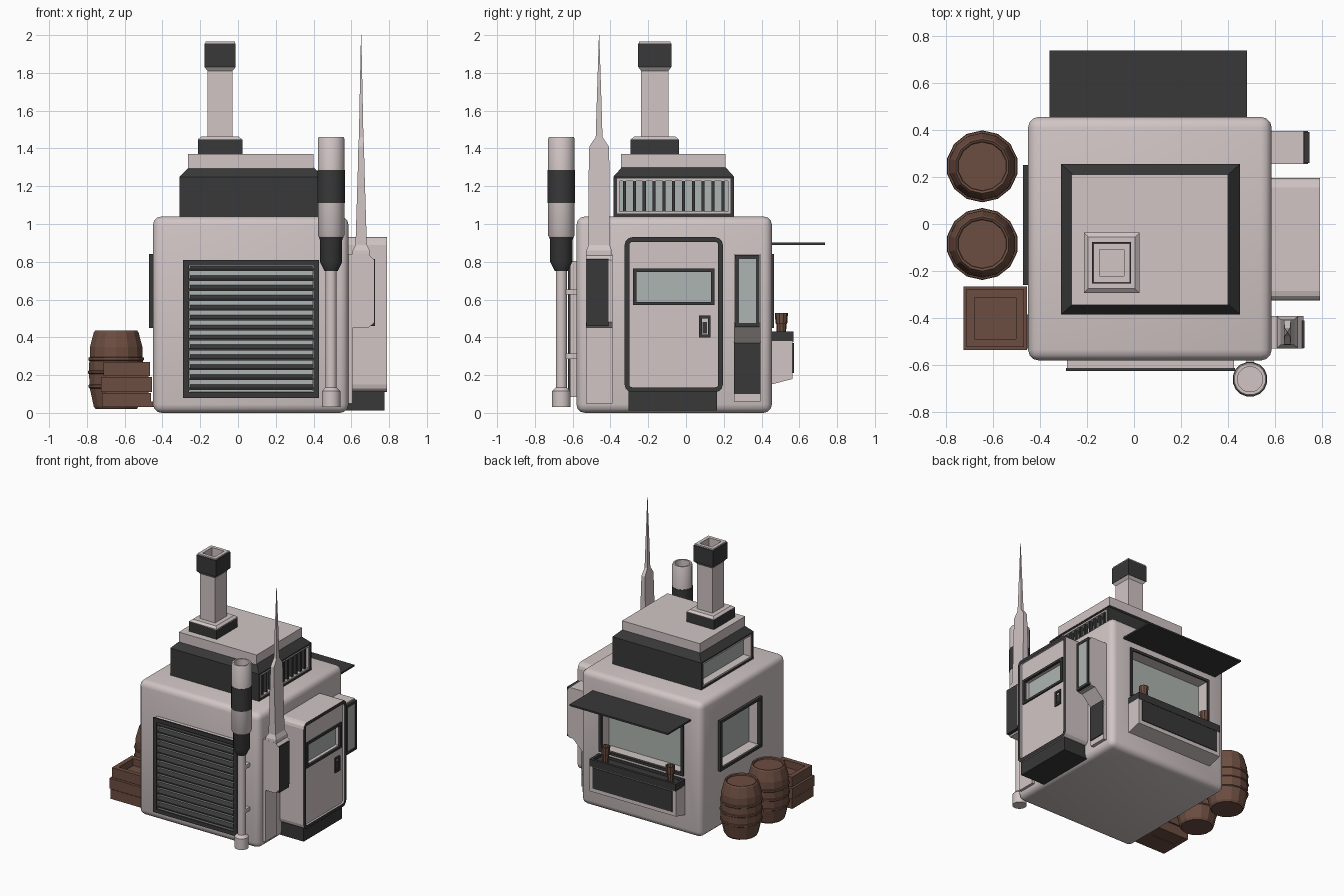
import bpy, bmesh, math
from mathutils import Vector

if "Cube" in bpy.data.objects:
    bpy.data.objects.remove(bpy.data.objects["Cube"])


def material(name, c):
    m = bpy.data.materials.new(name)
    m.diffuse_color = (*c, 1)
    m.use_nodes = True
    m.node_tree.nodes["Principled BSDF"].inputs["Base Color"].default_value = m.diffuse_color
    return m


LIGHT = material("pale_panel", (0.64, 0.56, 0.56))
DARK = material("dark_metal", (0.04, 0.04, 0.04))
GLASS = material("glass", (0.42, 0.46, 0.44))
WOOD = material("wood", (0.15, 0.075, 0.052))


def finish(name, bm, *mats, smooth=False):
    bmesh.ops.recalc_face_normals(bm, faces=bm.faces)
    me = bpy.data.meshes.new(name)
    bm.to_mesh(me)
    bm.free()
    for m in mats:
        me.materials.append(m)
    ob = bpy.data.objects.new(name, me)
    bpy.context.collection.objects.link(ob)
    if smooth:
        bpy.ops.object.select_all(action='DESELECT')
        ob.select_set(True)
        bpy.context.view_layer.objects.active = ob
        bpy.ops.object.shade_smooth_by_angle(angle=math.radians(35))
    return ob


def box_bm(x0, x1, y0, y1, z0, z1):
    bm = bmesh.new()
    bmesh.ops.create_cube(bm, size=1)
    for v in bm.verts:
        v.co = (x0 + (v.co.x + .5) * (x1 - x0), y0 + (v.co.y + .5) * (y1 - y0),
                z0 + (v.co.z + .5) * (z1 - z0))
    return bm


def box(name, mat, *b):
    return finish(name, box_bm(*b), mat)


def loops(name, mat, rings, caps=True, closed=False, smooth=False):
    """Skin a list of equal-length point rings."""
    bm = bmesh.new()
    vs = [[bm.verts.new(p) for p in r] for r in rings]
    n = len(vs[0])
    pairs = list(zip(vs, vs[1:])) + ([(vs[-1], vs[0])] if closed else [])
    for a, b in pairs:
        for i in range(n):
            j = (i + 1) % n
            bm.faces.new((a[i], a[j], b[j], b[i]))
    if caps and not closed:
        bm.faces.new(vs[0])
        bm.faces.new(vs[-1])
    return finish(name, bm, mat, smooth=smooth)


def rect(cx, cy, hx, hy, z):
    return [(cx + s * hx, cy + t * hy, z) for s, t in ((-1, -1), (1, -1), (1, 1), (-1, 1))]


def frame(name, mat, axis, a0, a1, b0, b1, d0, d1, t):
    """Rectangular ring facing the given axis."""
    def p(a, b, d):
        return {'x': (d, a, b), 'y': (a, d, b), 'z': (a, b, d)}[axis]

    def r(k, d):
        return [p(a0 + k, b0 + k, d), p(a1 - k, b0 + k, d), p(a1 - k, b1 - k, d), p(a0 + k, b1 - k, d)]
    return loops(name, mat, [r(0, d0), r(0, d1), r(t, d1), r(t, d0)], closed=True)


def lathe(name, mat, x, y, prof, n=16, caps=True, smooth=False):
    rings = [[(x + r * math.cos(2 * math.pi * (i + .5) / n), y + r * math.sin(2 * math.pi * (i + .5) / n), z)
              for i in range(n)] for r, z in prof]
    return loops(name, mat, rings, caps=caps, smooth=smooth)


def cut(ob, *b):
    c = finish("cutter", box_bm(*b), LIGHT)
    m = ob.modifiers.new("cut", 'BOOLEAN')
    m.operation, m.object, m.solver = 'DIFFERENCE', c, 'EXACT'
    bpy.context.view_layer.objects.active = ob
    bpy.ops.object.modifier_apply(modifier=m.name)
    bpy.data.objects.remove(c)


def prism_y(name, mat, prof, y0, y1):
    return loops(name, mat, [[(x, y, z) for x, z in prof] for y in (y0, y1)])


# main body with rounded edges, cut for the left and back windows
bm = box_bm(-.45, .585, -.58, .455, 0, 1.04)
bmesh.ops.bevel(bm, geom=bm.edges[:], offset=.045, segments=3, profile=.5, affect='EDGES')
body = finish("body", bm, LIGHT, smooth=True)
cut(body, -.6, -.36, -.24, .23, .47, .82)
cut(body, -.28, .40, .36, .6, .47, .82)
frame("left_window_frame", DARK, 'x', -.26, .25, .45, .84, -.472, -.44, .02)
box("left_window_glass", GLASS, -.37, -.355, -.25, .24, .46, .83)
frame("back_window_frame", DARK, 'y', -.30, .42, .45, .84, .44, .467, .02)
box("back_window_glass", GLASS, -.29, .41, .355, .37, .46, .83)

# front shutter
frame("shutter_surround", LIGHT, 'y', -.285, .425, .085, .805, -.57, -.615, .03)
frame("shutter_frame", DARK, 'y', -.29, .43, .08, .81, -.612, -.625, .03)
box("shutter_backing", GLASS, -.27, .41, -.59, -.57, .1, .79)
for i in range(13):
    z = .125 + i * .0525
    prism = [(-.618, z - .004), (-.618, z + .006), (-.592, z + .026), (-.592, z + .016)]
    loops("shutter_slat", DARK, [[(x, y, q) for y, q in prism] for x in (-.262, .402)])

# back awning, counter and cups
box("awning", DARK, -.36, .48, .44, .737, .89, .903)
prof = [(.43, .145), (.565, .18), (.565, .38), (.43, .38)]
loops("counter", LIGHT, [[(x, y, z) for y, z in prof] for x in (-.31, .43)])
frame("counter_rim", DARK, 'z', -.31, .43, .44, .568, .375, .43, .02)
box("counter_top", DARK, -.3, .42, .45, .56, .375, .41)
box("counter_front", DARK, -.28, .40, .55, .571, .21, .37)
for x in (-.22, .335):
    lathe("cup", WOOD, x, .505, [(.024, .41), (.027, .47), (.031, .475), (.035, .53), (.028, .53), (.024, .48)], 10)

# roof unit with recessed ends
roof = loops("roof_unit", DARK, [rect(.07, -.065, .38, .32, 1.03), rect(.07, -.065, .38, .32, 1.25),
                                 rect(.07, -.065, .33, .275, 1.30)])
for s in (-1, 1):
    xs = sorted((.07 + s * .31, .07 + s * .5))
    cut(roof, *xs, -.365, .235, 1.055, 1.24)
    frame("roof_vent_liner", LIGHT, 'x', -.365, .235, 1.055, 1.24, .07 + s * .31, .07 + s * .377, .012)
    box("roof_vent_glass", GLASS, *sorted((.07 + s * .305, .07 + s * .315)), -.36, .23, 1.06, 1.235)
for i in range(11):
    y = -.325 + i * .052
    box("roof_vent_bar", DARK, .415, .44, y - .008, y + .008, 1.05, 1.245)
box("roof_slab", LIGHT, -.265, .40, -.345, .21, 1.29, 1.37)

# square chimney
cx, cy = -.095, -.165
loops("chimney_base", DARK, [rect(cx, cy, .118, .128, 1.365), rect(cx, cy, .118, .128, 1.445)])
loops("chimney_base_cap", LIGHT, [rect(cx, cy, .118, .128, h) for h in (1.44, 1.447)] + [rect(cx, cy, .1, .11, 1.462)])
loops("chimney_column", LIGHT, [rect(cx, cy, .066, .072, 1.45), rect(cx, cy, .066, .072, 1.81),
                                rect(cx, cy, .083, .088, 1.832)])
frame("chimney_cap", DARK, 'z', cx - .083, cx + .083, cy - .088, cy + .088, 1.83, 1.955, .03)
frame("chimney_lip", LIGHT, 'z', cx - .078, cx + .078, cy - .083, cy + .083, 1.832, 1.965, .026)

# door block with dark rim and inset door
bm = box_bm(.56, .79, -.325, .195, .11, .93)
bmesh.ops.bevel(bm, geom=[e for e in bm.edges if abs((e.verts[0].co - e.verts[1].co).x) > .1],
                offset=.04, segments=3, profile=.5, affect='EDGES')
face = max(bm.faces, key=lambda f: f.calc_center_median().x)
for f in bmesh.ops.inset_region(bm, faces=[face], thickness=.025)['faces']:
    f.material_index = 1
side = bmesh.ops.extrude_face_region(bm, geom=[face])['geom']
bmesh.ops.translate(bm, vec=Vector((-.015, 0, 0)), verts=[v for v in side if isinstance(v, bmesh.types.BMVert)])
if face.is_valid:
    bm.faces.remove(face)
door = finish("door_block", bm, LIGHT, DARK)
cut(door, .735, .85, -.265, .135, .585, .75)
frame("door_window_frame", DARK, 'x', -.28, .15, .57, .765, .765, .786, .018)
box("door_window_glass", GLASS, .73, .74, -.27, .14, .58, .755)
frame("door_handle_plate", DARK, 'x', .07, .13, .40, .515, .765, .785, .014)
box("door_handle", DARK, .77, .782, .088, .112, .42, .48)
box("door_step", DARK, .56, .776, -.305, .165, .012, .115)

# side pod carrying the antenna
prism_y("antenna_pod", LIGHT, [(.56, .05), (.605, .05), (.605, .45), (.69, .45), (.72, .48), (.72, .81),
                               (.69, .84), (.56, .84)], -.53, -.39)
box("antenna_pod_panel", DARK, .69, .724, -.528, -.41, .46, .815)
ax, ay = .652, -.46
loops("antenna", LIGHT, [rect(ax, ay, *r) for r in ((.045, .07, .83), (.045, .068, .86), (.03, .055, .89),
      (.018, .055, 1.28), (.015, .052, 1.41), (.012, .018, 1.46), (.008, .012, 1.66), (.001, .001, 2.0))])

# side pod with a narrow window
prism_y("window_pod", LIGHT, [(.56, .06), (.61, .06), (.61, .37), (.69, .45), (.72, .45), (.74, .48), (.74, .81),
                              (.72, .84), (.56, .84)], .255, .395)
frame("pod_window_frame", DARK, 'x', .26, .39, .455, .835, .72, .746, .02)
box("pod_window_glass", GLASS, .73, .742, .275, .375, .47, .82)
box("pod_lower_panel", DARK, .6, .617, .255, .395, .10, .37)

# exhaust pipe on the front corner
px, py = .493, -.66
lathe("pipe_foot", LIGHT, px, py, [(.05, .03), (.05, .115), (.03, .135)], smooth=True)
lathe("pipe_tube", LIGHT, px, py, [(.03, .12), (.03, .77)], smooth=True)
lathe("pipe_collar", DARK, px, py, [(.035, .75), (.06, .80), (.06, .915), (.068, .935)], smooth=True)
lathe("muffler", LIGHT, px, py, [(.06, .92), (.072, .94), (.072, 1.45), (.067, 1.46), (.054, 1.46), (.054, 1.3)],
      smooth=True)
lathe("muffler_band", DARK, px, py, [(.0745, 1.11), (.0745, 1.285)], smooth=True)
for z in (.30, .64):
    box("pipe_bracket", LIGHT, px - .015, px + .015, py, -.56, z - .014, z + .014)

# barrels
for y in (.245, -.085):
    lathe("barrel", WOOD, -.645, y, [(.112, .02), (.122, .035), (.143, .13), (.151, .135), (.151, .147), (.145, .15),
          (.147, .205), (.153, .21), (.153, .222), (.147, .225), (.146, .275), (.151, .28), (.151, .292), (.143, .295),
          (.142, .35), (.122, .425), (.115, .435), (.105, .43), (.103, .42)], 14)

# wooden crate
for g, z0, z1 in ((.005, .03, .105), (0, .11, .19), (.012, .195, .27)):
    frame("crate_planks", WOOD, 'z', -.725 + g, -.455 - g, -.535 + g, -.265 - g, z0, z1, .035)
box("crate_core", WOOD, -.705, -.475, -.515, -.285, .035, .215)
box("crate_skid", WOOD, -.71, -.44, -.53, -.385, .03, .06)
